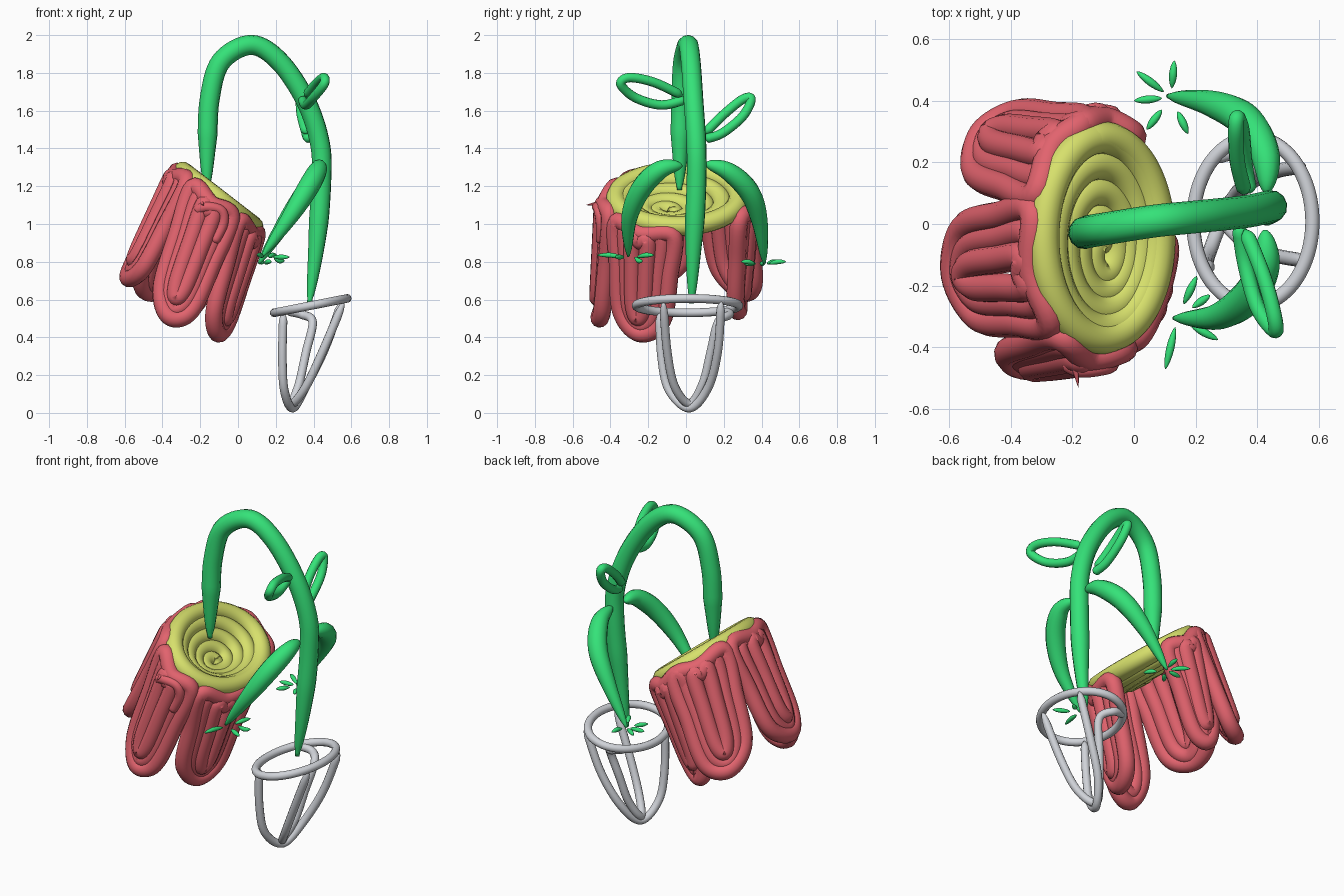
import bpy, bmesh, math
from mathutils import Vector

if "Cube" in bpy.data.objects:
    bpy.data.objects.remove(bpy.data.objects["Cube"])

def material(name, rgb):
    m = bpy.data.materials.new(name)
    m.diffuse_color = (*rgb, 1)
    m.use_nodes = True
    m.node_tree.nodes["Principled BSDF"].inputs["Base Color"].default_value = m.diffuse_color
    return m

GREEN = material("leaf green", (0.035, 0.76, 0.19))
RED = material("petal red", (0.76, 0.125, 0.155))
YELLOW = material("centre yellow", (0.68, 0.75, 0.15))
GREY = material("pot grey", (0.63, 0.65, 0.69))

def smooth_path(pts, closed, n=8):
    """Catmull-Rom resampling; returns (point, fraction along path)."""
    pts = [Vector(p) for p in pts]
    count = len(pts)
    get = (lambda i: pts[i % count]) if closed else (lambda i: pts[max(0, min(count - 1, i))])
    segs = count if closed else count - 1
    out = []
    for i in range(segs):
        a, b, c, d = get(i - 1), get(i), get(i + 1), get(i + 2)
        for k in range(n):
            t = k / n
            p = 0.5 * (2 * b + (c - a) * t + (2 * a - 5 * b + 4 * c - d) * t * t
                       + (3 * b - a - 3 * c + d) * t ** 3)
            out.append((p, (i + t) / segs))
    if not closed:
        out.append((pts[-1], 1.0))
    return out

def round_end(t):
    return max(0.05, min(1, (1 - abs(2 * t - 1)) * 12)) ** 0.5

def tube(name, pts, radius, mat, closed=False, profile=round_end):
    cu = bpy.data.curves.new(name, 'CURVE')
    cu.dimensions = '3D'
    cu.bevel_depth = radius
    cu.bevel_resolution = 4
    cu.use_fill_caps = True
    path = smooth_path(pts, closed)
    sp = cu.splines.new('POLY')
    sp.points.add(len(path) - 1)
    for q, (p, t) in zip(sp.points, path):
        q.co = (*p, 1)
        q.radius = 1 if closed else profile(t)
    sp.use_cyclic_u = closed
    tmp = bpy.data.objects.new(name + "_path", cu)
    bpy.context.collection.objects.link(tmp)
    dg = bpy.context.evaluated_depsgraph_get()
    me = bpy.data.meshes.new_from_object(tmp.evaluated_get(dg))
    bpy.data.objects.remove(tmp)
    bm = bmesh.new()
    bm.from_mesh(me)
    bmesh.ops.remove_doubles(bm, verts=bm.verts, dist=1e-5)
    bmesh.ops.recalc_face_normals(bm, faces=bm.faces)
    bm.to_mesh(me)
    bm.free()
    me.materials.clear()
    me.materials.append(mat)
    for f in me.polygons:
        f.use_smooth = True
    ob = bpy.data.objects.new(name, me)
    bpy.context.collection.objects.link(ob)
    return ob

def spindle(t):
    return max(0.03, math.sin(math.pi * t)) ** 0.8

def leaf_profile(t):
    return max(0.04, math.sin(math.pi * t ** 0.9)) ** 0.65

# Flower head frame: tilted elliptical rim, petals hang along DOWN
C = Vector((-0.11, -0.045, 1.12))
U = Vector((0.79, 0, -0.61))
V = Vector((0, 1, 0))
DOWN = Vector((-0.34, 0, -0.94))

def head(a, h, ru, rv):
    return C + U * ru * math.cos(a) + V * rv * math.sin(a) + DOWN * h

# Yellow centre: a gently dished spiral, with strands overlapping
spiral = []
turns, steps = 5.5, 16
for i in range(int(turns * steps) + 1):
    r = min(1, 0.05 + i / ((turns - 1) * steps))
    a = 2 * math.pi * i / steps
    p = head(a, -0.015 + 0.08 * (1 - r * r), 0.237 * r, 0.325 * r)
    spiral.append(p + Vector((0.02 * (1 - r), -0.06 * (1 - r), -0.015 * (1 - r))))
tube("flower_centre", spiral, 0.052, YELLOW)

# Petals: nested loops, wide where they meet at the rim and narrow at the tip
OUTLINE = [(-1.15, 0.03), (-1.04, 0.42), (-0.8, 0.85), (0, 1),
           (0.8, 0.85), (1.04, 0.42), (1.15, 0.03), (0, 0.05)]
PETALS = [(84, 0.60, 0.38, -0.06), (130, 0.64, 0.44, 0.05), (196, 0.64, 0.44, 0.06),
          (264, 0.67, 0.43, 0.03), (330, 0.58, 0.40, 0.02)]
for n, (deg, length, w, out) in enumerate(PETALS):
    a0 = math.radians(deg)
    for k, (ws, top, bot) in enumerate([(1, 0, 1), (0.62, 0.04, 0.93), (0.25, 0.07, 0.84)]):
        pts = []
        for s, h in OUTLINE:
            hh = (top + (bot - top) * h) * length
            flare = (0, -0.012, 0.012)[k] + out * hh / length
            pts.append(head(a0 + s * w * ws, hh, 0.272 + flare, 0.385 + flare))
        tube(f"petal_{n + 1}_loop_{k + 1}", pts, 0.047, RED, closed=True)
tube("petal_thorn", [(-0.2, -0.42, 1.12), (-0.19, -0.47, 1.11), (-0.18, -0.53, 1.1)], 0.022, RED,
     profile=lambda t: max(0.03, 1 - t))
tube("petal_curl", [(-0.22, -0.45, 1.07), (-0.17, -0.47, 1.09), (-0.09, -0.46, 1.07),
                    (-0.08, -0.45, 1.0), (-0.13, -0.45, 0.9)], 0.028, RED)

# Arched stem, tapered at both ends
tube("stem", [(-0.165, -0.035, 1.18), (-0.162, -0.03, 1.42), (-0.15, -0.025, 1.66),
              (-0.09, -0.015, 1.86), (0.07, 0.01, 1.948), (0.22, 0.025, 1.86), (0.36, 0.04, 1.65),
              (0.435, 0.055, 1.42), (0.44, 0.055, 1.2), (0.415, 0.04, 0.88), (0.378, 0.03, 0.58)],
     0.053, GREEN, profile=lambda t: max(0.08, min(1, 8 * t, 7 * (1 - t))) ** 0.55)

# Drooping leaves
tube("front_leaf", [(0.425, -0.02, 1.31), (0.425, -0.13, 1.29), (0.37, -0.235, 1.19),
                    (0.27, -0.3, 1.03), (0.13, -0.305, 0.83)], 0.056, GREEN, profile=leaf_profile)
tube("back_leaf", [(0.43, 0.1, 1.32), (0.425, 0.22, 1.28), (0.36, 0.335, 1.17),
                   (0.25, 0.39, 1.01), (0.11, 0.415, 0.79)], 0.056, GREEN, profile=leaf_profile)

# Small open loop leaves near the top
tube("front_loop_leaf", [(0.34, 0.0, 1.66), (0.36, -0.13, 1.63), (0.40, -0.27, 1.67),
                         (0.455, -0.345, 1.74), (0.455, -0.30, 1.775), (0.42, -0.17, 1.75),
                         (0.36, -0.02, 1.68)], 0.025, GREEN)
tube("back_loop_leaf", [(0.375, 0.1, 1.45), (0.36, 0.19, 1.48), (0.35, 0.30, 1.57),
                        (0.335, 0.345, 1.66), (0.33, 0.30, 1.66), (0.335, 0.20, 1.58),
                        (0.36, 0.1, 1.48)], 0.025, GREEN)

# Tiny slivers fanned around each leaf tip
def slivers(name, centre, items):
    for i, (deg, r0, r1, dz) in enumerate(items):
        d = Vector((math.cos(math.radians(deg)), math.sin(math.radians(deg)), 0))
        z = Vector((0, 0, dz))
        tube(f"{name}_{i + 1}", [centre + d * r0, centre + d * (r0 + r1) / 2 + z, centre + d * r1 + z],
             0.013, GREEN, profile=spindle)

slivers("back_sliver", Vector((0.12, 0.41, 0.79)),
        [(85, 0.03, 0.12, 0.01), (143, 0.03, 0.14, 0.01), (185, 0.03, 0.12, 0),
         (233, 0.05, 0.13, 0), (295, 0.05, 0.13, 0.01)])
slivers("front_sliver", Vector((0.14, -0.305, 0.825)),
        [(65, 0.05, 0.15, 0.01), (35, 0.06, 0.13, -0.02), (-28, 0.05, 0.15, 0),
         (-103, 0.03, 0.17, 0.01)])

# Wire pot: tilted rim and two crossing strands
rim = []
for i in range(16):
    a = math.pi * i / 8
    c = math.cos(a)
    rim.append((0.385 + 0.193 * c, 0.008 + 0.272 * math.sin(a), 0.568 + 0.038 * c))
tube("pot_rim", rim, 0.023, GREY, closed=True)
tube("pot_strand_outer", [(0.24, -0.14, 0.53), (0.235, -0.13, 0.3), (0.245, -0.09, 0.12),
                          (0.29, 0.02, 0.025), (0.36, 0.12, 0.14), (0.46, 0.17, 0.34),
                          (0.55, 0.185, 0.59)], 0.023, GREY)
tube("pot_strand_inner", [(0.56, -0.12, 0.59), (0.45, -0.1, 0.33), (0.36, -0.06, 0.14),
                          (0.29, 0.02, 0.05), (0.325, 0.09, 0.16), (0.36, 0.13, 0.32),
                          (0.395, 0.17, 0.48), (0.34, 0.23, 0.52), (0.25, 0.21, 0.54)], 0.023, GREY)
